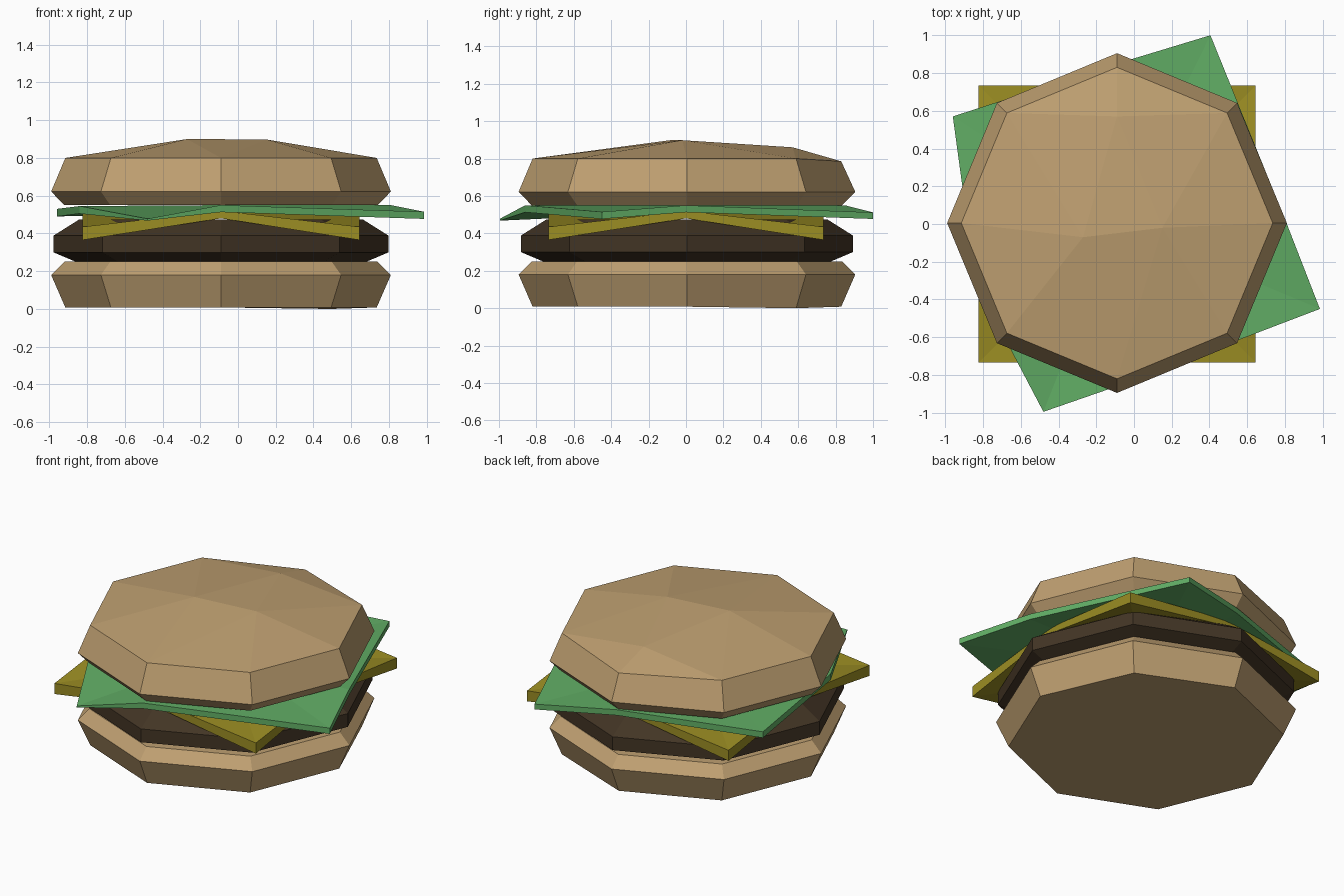
import bpy, math

if "Cube" in bpy.data.objects:
    bpy.data.objects.remove(bpy.data.objects["Cube"])

CX, CY = -0.09, 0.005


def material(name, rgb):
    m = bpy.data.materials.new(name)
    m.diffuse_color = (*rgb, 1)
    m.use_nodes = True
    m.node_tree.nodes["Principled BSDF"].inputs["Base Color"].default_value = m.diffuse_color
    return m


BUN = material("toasted_bun", (0.52, 0.35, 0.165))
MEAT = material("dark_meat", (0.055, 0.035, 0.018))
CHEESE = material("yellow_cheese", (0.33, 0.27, 0.017))
LETTUCE = material("green_lettuce", (0.12, 0.42, 0.13))


def make(name, verts, faces, mat):
    me = bpy.data.meshes.new(name)
    me.from_pydata(verts, [], faces)
    me.materials.append(mat)
    ob = bpy.data.objects.new(name, me)
    bpy.context.collection.objects.link(ob)
    return ob


def rings(profile, n=8):
    """Stacked octagon rings from (radius, height) pairs, closed at the bottom."""
    verts = [(CX + r * math.cos(math.tau * i / n), CY + r * math.sin(math.tau * i / n), z)
             for r, z in profile for i in range(n)]
    faces = [tuple(reversed(range(n)))]
    for k in range(len(profile) - 1):
        for i in range(n):
            j = (i + 1) % n
            faces.append((k * n + i, k * n + j, k * n + n + j, k * n + n + i))
    return verts, faces


def slice_sheet(name, rim, centre, mat):
    """Draped slice: rim of (x, y, bottom, top) points fanned around a raised centre."""
    pts = rim + [centre]
    n = len(rim)
    verts = [(x, y, b) for x, y, b, t in pts] + [(x, y, t) for x, y, b, t in pts]
    m = n + 1
    faces = []
    for i in range(n):
        j = (i + 1) % n
        faces += [(j, i, n), (m + i, m + j, m + n), (i, j, m + j, m + i)]
    return make(name, verts, faces, mat)


# Bottom bun, one base corner slightly lower
v, f = rings([(0.825, 0.008), (0.90, 0.18), (0.83, 0.25)])
v[1] = (v[1][0], v[1][1], 0.0)
make("bottom_bun", v, f + [tuple(range(16, 24))], BUN)

# Meat patty
v, f = rings([(0.77, 0.25), (0.888, 0.30), (0.888, 0.388), (0.75, 0.475)])
make("patty", v, f + [tuple(range(24, 32))], MEAT)

# Cheese slice with drooping corners
s = 0.735
rim = []
for a, b in ((-1, -1), (0, -1), (1, -1), (1, 0), (1, 1), (0, 1), (-1, 1), (-1, 0)):
    low, high = (0.365, 0.435) if a and b else (0.48, 0.52)
    rim.append((CX + s * a, s * b, low, high))
slice_sheet("cheese", rim, (CX, 0, 0.48, 0.52), CHEESE)

# Turned lettuce leaf
slice_sheet("lettuce", [
    (-0.48, -0.995, 0.468, 0.478), (-0.09, -0.86, 0.513, 0.55),
    (0.985, -0.45, 0.477, 0.515), (0.81, 0.0, 0.513, 0.55),
    (0.405, 1.0, 0.477, 0.512), (-0.09, 0.85, 0.513, 0.55),
    (-0.96, 0.57, 0.49, 0.53), (-0.84, -0.31, 0.505, 0.545)],
    (CX, 0, 0.513, 0.55), LETTUCE)

# Top bun with an uneven faceted crown
v, f = rings([(0.83, 0.55), (0.90, 0.622), (0.825, 0.80)])
v[18] = (v[18][0], v[18][1], 0.785)
v += [(-0.27, -0.07, 0.90), (0.15, -0.02, 0.898), (-0.09, 0.57, 0.86)]
r = list(range(16, 24))
A, B, C = 24, 25, 26
f += [(r[0], r[1], B), (r[1], C, B), (r[1], r[2], C), (r[2], r[3], C),
      (r[3], A, C), (A, B, C), (r[3], r[4], A), (r[4], r[5], A),
      (r[5], r[6], A), (r[6], B, A), (r[6], r[7], B), (r[7], r[0], B)]
make("top_bun", v, f, BUN)
